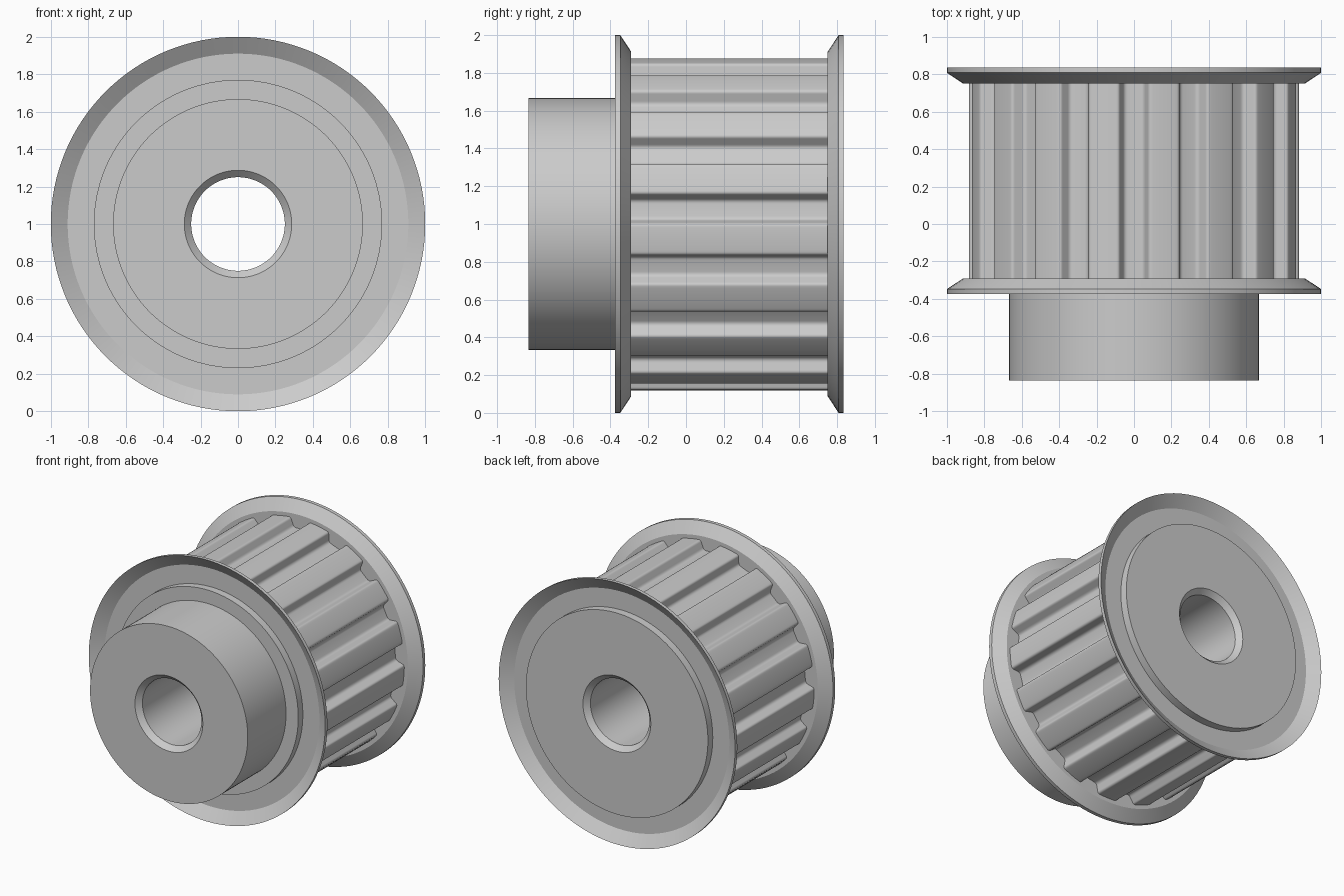
import bpy
import bmesh
from math import sin, cos, pi, radians
from mathutils import Vector

if "Cube" in bpy.data.objects:
    bpy.data.objects.remove(bpy.data.objects["Cube"])

AXIS_Z = 1.0
SEGMENTS = 128
TEETH = 17


def finish(name, bm):
    bmesh.ops.recalc_face_normals(bm, faces=bm.faces)
    mesh = bpy.data.meshes.new(name)
    bm.to_mesh(mesh)
    bm.free()
    obj = bpy.data.objects.new(name, mesh)
    bpy.context.collection.objects.link(obj)
    bpy.ops.object.select_all(action='DESELECT')
    obj.select_set(True)
    bpy.context.view_layer.objects.active = obj
    bpy.ops.object.shade_smooth_by_angle(angle=radians(28))
    return obj


def skin(bm, rings):
    """Join closed rings of vertices, last back to first."""
    for a, b in zip(rings, rings[1:] + rings[:1]):
        for i in range(len(a)):
            j = (i + 1) % len(a)
            bm.faces.new((a[i], a[j], b[j], b[i]))


def lathe(name, profile):
    """Revolve a closed (radius, y) profile around the pulley axis."""
    bm = bmesh.new()
    angles = [2 * pi * i / SEGMENTS for i in range(SEGMENTS)]
    skin(bm, [[bm.verts.new((r * sin(a), y, AXIS_Z + r * cos(a))) for a in angles]
              for r, y in profile])
    return finish(name, bm)


def fillet(prev, corner, nxt, size, steps=5):
    """Round one corner of a 2D outline."""
    p = corner + (prev - corner).normalized() * size
    q = corner + (nxt - corner).normalized() * size
    ts = [i / steps for i in range(steps + 1)]
    return [p * (1 - t) ** 2 + corner * 2 * t * (1 - t) + q * t * t for t in ts]


def polar(r, a):
    return Vector((r * sin(a), r * cos(a)))


def turn(p, a):
    return Vector((p.x * cos(a) + p.y * sin(a), p.y * cos(a) - p.x * sin(a)))


# Hub, core and stepped end bosses around the chamfered bore
lathe("hub_and_core", [
    (0.25, -0.798), (0.287, -0.835), (0.667, -0.835), (0.667, -0.372),
    (0.77, -0.372), (0.77, 0.835), (0.287, 0.835), (0.25, 0.798)])

# Dished sheet flanges; the front one is the mirrored back one, shifted
flange = [(0.76, 0.75), (0.912, 0.75), (1.0, 0.808), (1.0, 0.835),
          (0.91, 0.776), (0.76, 0.776)]
lathe("back_flange", flange)
lathe("front_flange", [(r, 0.46 - y) for r, y in flange])

# Toothed rim: one groove and one tooth tip, repeated around the axis
TIP, ROOT = 0.882, 0.808
pitch = 2 * pi / TEETH
half_gap = radians(5.2)
tip_l, tip_r = polar(TIP, -half_gap), polar(TIP, half_gap)
root_l, root_r = Vector((-0.052, ROOT)), Vector((0.052, ROOT))
unit = []
unit += fillet(polar(TIP, -half_gap - 0.05), tip_l, root_l, 0.016)
unit += fillet(tip_l, root_l, root_r, 0.02)
unit += fillet(root_l, root_r, tip_r, 0.02)
unit += fillet(root_r, tip_r, polar(TIP, half_gap + 0.05), 0.016)
start, end = half_gap + 0.03, pitch - half_gap - 0.03
unit += [polar(TIP, start + (end - start) * i / 4) for i in range(5)]
outline = [turn(p, pitch * k) for k in range(TEETH) for p in unit]
inner = [p.normalized() * 0.75 for p in outline]

bm = bmesh.new()
front, back = -0.295, 0.755
skin(bm, [[bm.verts.new((p.x, y, AXIS_Z + p.y)) for p in pts]
          for pts, y in ((outline, front), (outline, back), (inner, back), (inner, front))])
finish("toothed_rim", bm)
